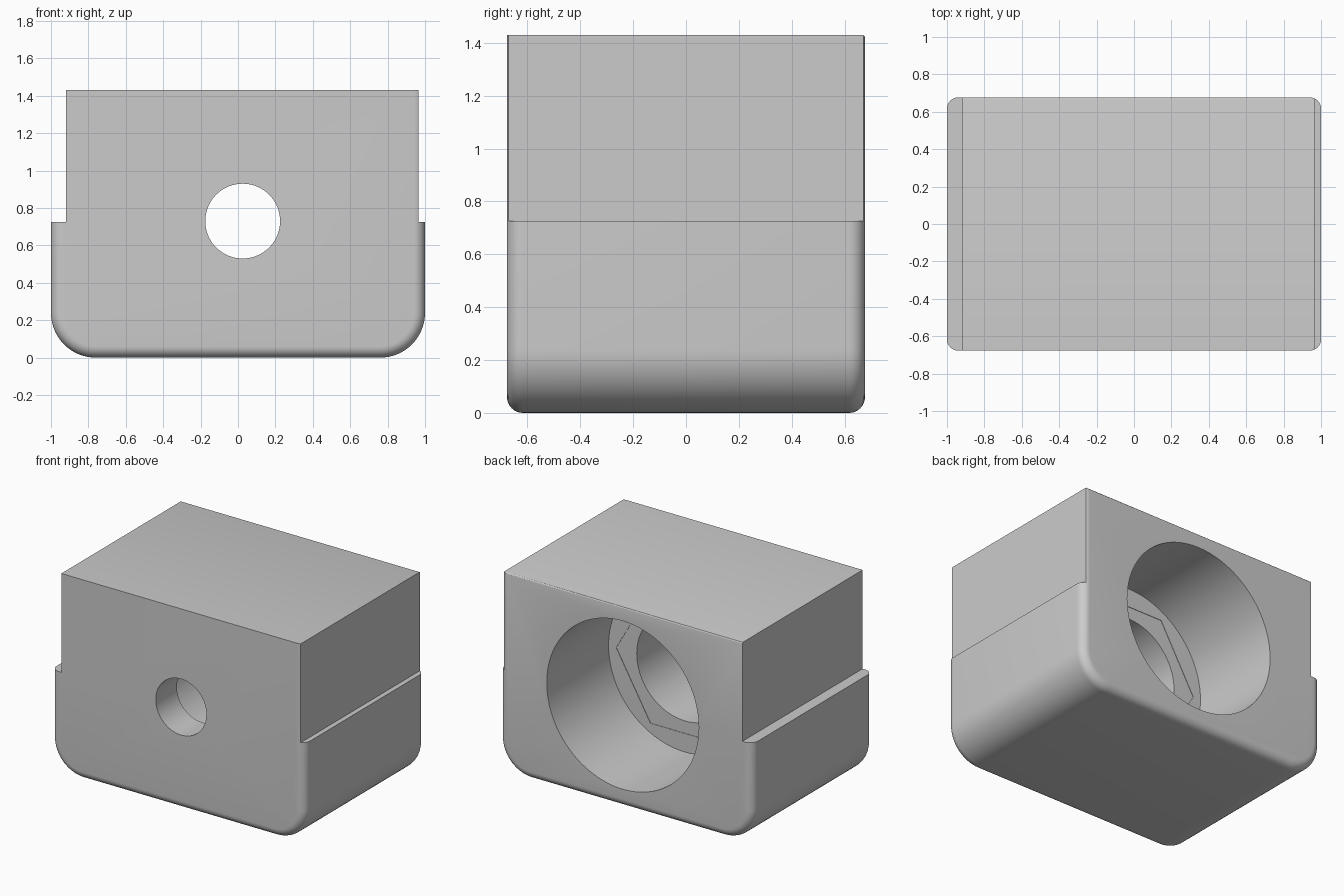
import bpy, bmesh
from math import pi, cos, sin, radians

old = bpy.data.objects.get("Cube")
if old:
    bpy.data.objects.remove(old, do_unlink=True)

grey = bpy.data.materials.new("plain grey")
grey.use_nodes = True
grey.diffuse_color = (0.6, 0.6, 0.6, 1)
grey.node_tree.nodes["Principled BSDF"].inputs["Base Color"].default_value = grey.diffuse_color

HALF_DEPTH = 0.677
HEIGHT = 1.43
SHOULDER = 0.725
BORE_X, BORE_Z = 0.025, 0.73


def arc(cx, cz, r, start, end, steps):
    """Points of an arc in the front plane, angles in degrees."""
    angles = [radians(start + (end - start) * i / steps) for i in range(steps + 1)]
    return [(cx + r * cos(a), cz + r * sin(a)) for a in angles]


def prism(name, points, y0, y1, bevel_rule=None, width=0.0, segments=1):
    """Extrude a front outline along y, optionally rounding chosen edges."""
    bm = bmesh.new()
    face = bm.faces.new([bm.verts.new((x, y0, z)) for x, z in points])
    new = bmesh.ops.extrude_face_region(bm, geom=[face])["geom"]
    moved = [v for v in new if isinstance(v, bmesh.types.BMVert)]
    bmesh.ops.translate(bm, verts=moved, vec=(0, y1 - y0, 0))
    bmesh.ops.recalc_face_normals(bm, faces=bm.faces)
    if bevel_rule:
        edges = [e for e in bm.edges if bevel_rule(*[v.co for v in e.verts])]
        bmesh.ops.bevel(bm, geom=edges, offset=width, segments=segments,
                        profile=0.5, affect='EDGES')
    mesh = bpy.data.meshes.new(name)
    bm.to_mesh(mesh)
    bm.free()
    mesh.materials.append(grey)
    obj = bpy.data.objects.new(name, mesh)
    bpy.context.collection.objects.link(obj)
    return obj


def combine(target, cutter, operation):
    """Apply a boolean, then discard the helper."""
    mod = target.modifiers.new(cutter.name, 'BOOLEAN')
    mod.object = cutter
    mod.operation = operation
    mod.solver = 'EXACT'
    bpy.context.view_layer.objects.active = target
    bpy.ops.object.modifier_apply(modifier=mod.name)
    bpy.data.objects.remove(cutter, do_unlink=True)


# Rounded body, taller than needed; front and back rims are filleted
R = 0.24
outline = ([(-1, HEIGHT + 0.3)] + arc(-1 + R, R, R, 180, 270, 16)
           + arc(1 - R, R, R, 270, 360, 16) + [(1, HEIGHT + 0.3)])
body = prism("clamp_block", outline, -HALF_DEPTH, HALF_DEPTH,
             lambda a, b: abs(a.y - b.y) < 0.01, 0.06, 8)

# Stepped envelope trims the top and the side shoulders
L, T = -0.92, 0.965
steps = [(-1.2, -0.2), (1.2, -0.2), (1.2, SHOULDER), (T, SHOULDER),
         (T, HEIGHT), (L, HEIGHT), (L, SHOULDER), (-1.2, SHOULDER)]
envelope = prism("trim_envelope", steps, -1, HALF_DEPTH + 0.001,
                 lambda a, b: min(a.z, b.z) > HEIGHT - 0.01 and min(a.y, b.y) > 0,
                 0.013, 3)
combine(body, envelope, 'INTERSECT')

# Stepped bore: wide pocket, faint hexagonal seat, middle bore, front hole
for name, radius, y0, y1, sides in (("wide_pocket", 0.6, -0.02, 0.9, 96),
                                    ("hex_seat", 0.54, -0.023, 0.3, 6),
                                    ("middle_bore", 0.38, -0.44, 0.3, 80),
                                    ("front_hole", 0.2, -0.9, 0.0, 64)):
    ring = arc(BORE_X, BORE_Z, radius, 0, 360, sides)[:-1]
    combine(body, prism(name, ring, y0, y1), 'DIFFERENCE')

# Smooth curves, crisp edges
bpy.ops.object.select_all(action='DESELECT')
body.select_set(True)
bpy.context.view_layer.objects.active = body
bpy.ops.object.shade_smooth_by_angle(angle=radians(30))
